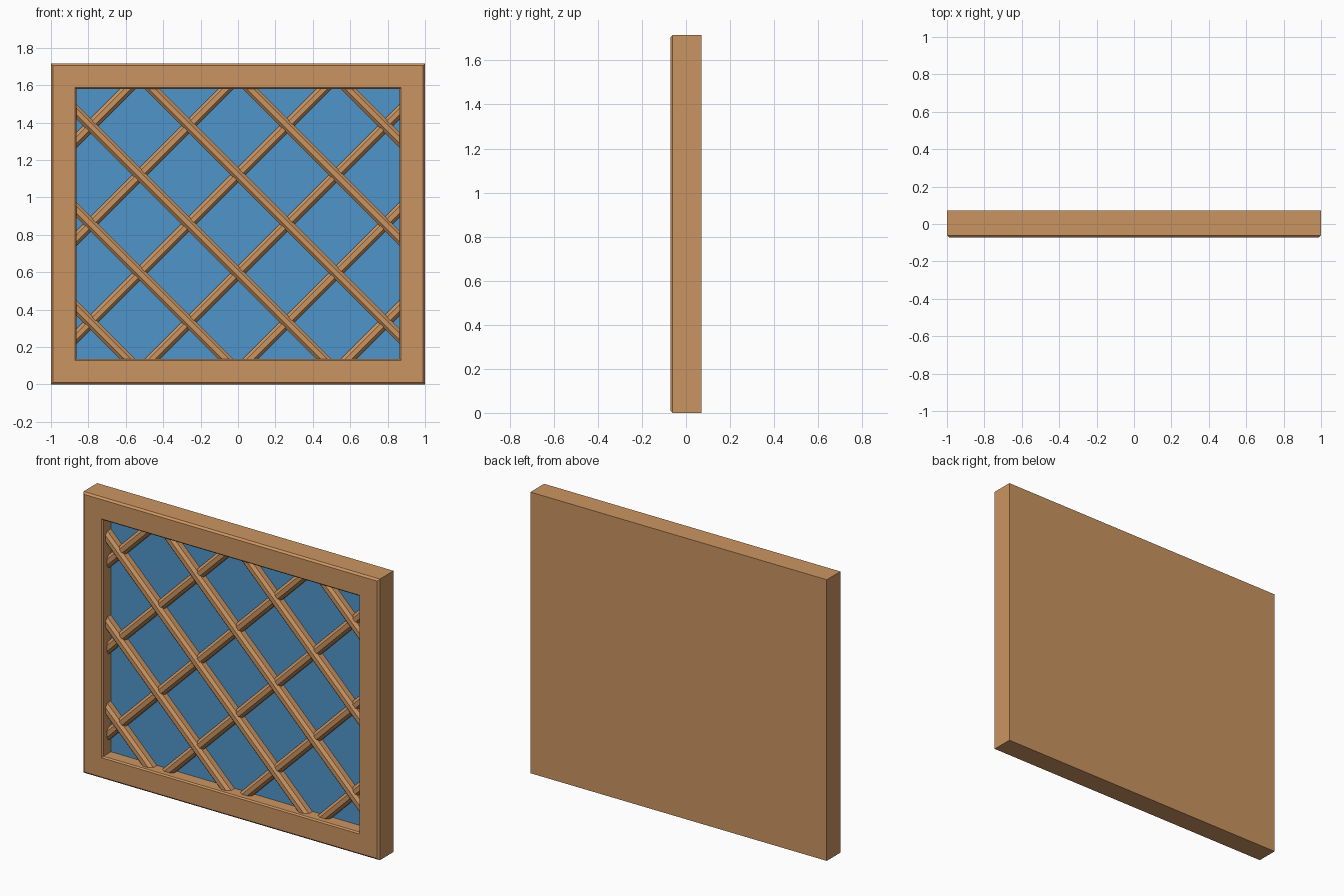
import bpy, bmesh
from mathutils import Vector

if "Cube" in bpy.data.objects:
    bpy.data.objects.remove(bpy.data.objects["Cube"])

W, H, D = 1.0, 1.715, 0.0715     # half width, height, half depth
BORDER = 0.137                   # frame member width
CZ = H / 2
STEP = 0.2625                    # half the lattice pitch


def material(name, color):
    m = bpy.data.materials.new(name)
    m.diffuse_color = color
    m.use_nodes = True
    m.node_tree.nodes["Principled BSDF"].inputs["Base Color"].default_value = m.diffuse_color
    return m


wood = material("wood", (0.60, 0.30, 0.12, 1))
blue = material("blue_glass", (0.08, 0.30, 0.60, 1))


def finish(bm, name, mat):
    bmesh.ops.recalc_face_normals(bm, faces=bm.faces)
    me = bpy.data.meshes.new(name)
    bm.to_mesh(me)
    bm.free()
    me.materials.append(mat)
    ob = bpy.data.objects.new(name, me)
    bpy.context.collection.objects.link(ob)
    return ob


def rect_loft(name, profile, mat):
    """Solid from rectangular rings given as (inset, y)."""
    bm = bmesh.new()
    rings = []
    for i, y in profile:
        rings.append([bm.verts.new(p) for p in (
            (-W + i, y, i), (W - i, y, i), (W - i, y, H - i), (-W + i, y, H - i))])
    for a, b in zip(rings, rings[1:]):
        for k in range(4):
            n = (k + 1) % 4
            bm.faces.new((a[k], a[n], b[n], b[k]))
    bm.faces.new(rings[0])
    bm.faces.new(rings[-1])
    return finish(bm, name, mat)


# Frame with closed back and chamfered front edges
rect_loft("window_frame", [(0, D), (0, -D + 0.011), (0.011, -D), (BORDER - 0.008, -D),
                           (BORDER, -D + 0.008), (BORDER, 0.02)], wood)

# Glass pane lying in the recess
rect_loft("glass_pane", [(BORDER, 0.02), (BORDER, 0.008)], blue)


def lattice_bar(name, slope, offset, front):
    """Chamfered 45 degree bar trimmed to the opening."""
    hw, c, depth = 0.0285, 0.016, 0.05
    profile = [(-hw, front + depth), (-hw, front + c), (-hw + c, front),
               (hw - c, front), (hw, front + c), (hw, front + depth)]
    along = Vector((1, 0, slope)).normalized()
    across = Vector((-slope, 0, 1)).normalized()
    mid = Vector((-slope * offset / 2, 0, CZ + offset / 2))
    bm = bmesh.new()
    ends = [[bm.verts.new(mid + along * t + across * u + Vector((0, y, 0)))
             for u, y in profile] for t in (-2, 2)]
    n = len(profile)
    for k in range(n):
        j = (k + 1) % n
        bm.faces.new((ends[0][k], ends[0][j], ends[1][j], ends[1][k]))
    for e in ends:
        bm.faces.new(e)
    # trim against the four sides of the frame opening
    ox, oz = W - BORDER + 0.002, CZ - BORDER + 0.002
    for d, r in (((1, 0, 0), ox), ((-1, 0, 0), ox), ((0, 0, 1), oz), ((0, 0, -1), oz)):
        cut = bmesh.ops.bisect_plane(
            bm, geom=bm.verts[:] + bm.edges[:] + bm.faces[:],
            plane_co=Vector((0, 0, CZ)) + Vector(d) * r, plane_no=d, clear_outer=True)
        edges = [g for g in cut["geom_cut"] if isinstance(g, bmesh.types.BMEdge)]
        if edges:
            bmesh.ops.holes_fill(bm, edges=edges, sides=0)
    finish(bm, name, wood)


# Crossing lattice: falling bars sit in front of rising bars
for i, k in enumerate((-5, -3, -1, 1, 3, 5), 1):
    lattice_bar(f"falling_bar_{i}", -1, k * STEP, -0.044)
    lattice_bar(f"rising_bar_{i}", 1, k * STEP, -0.032)
